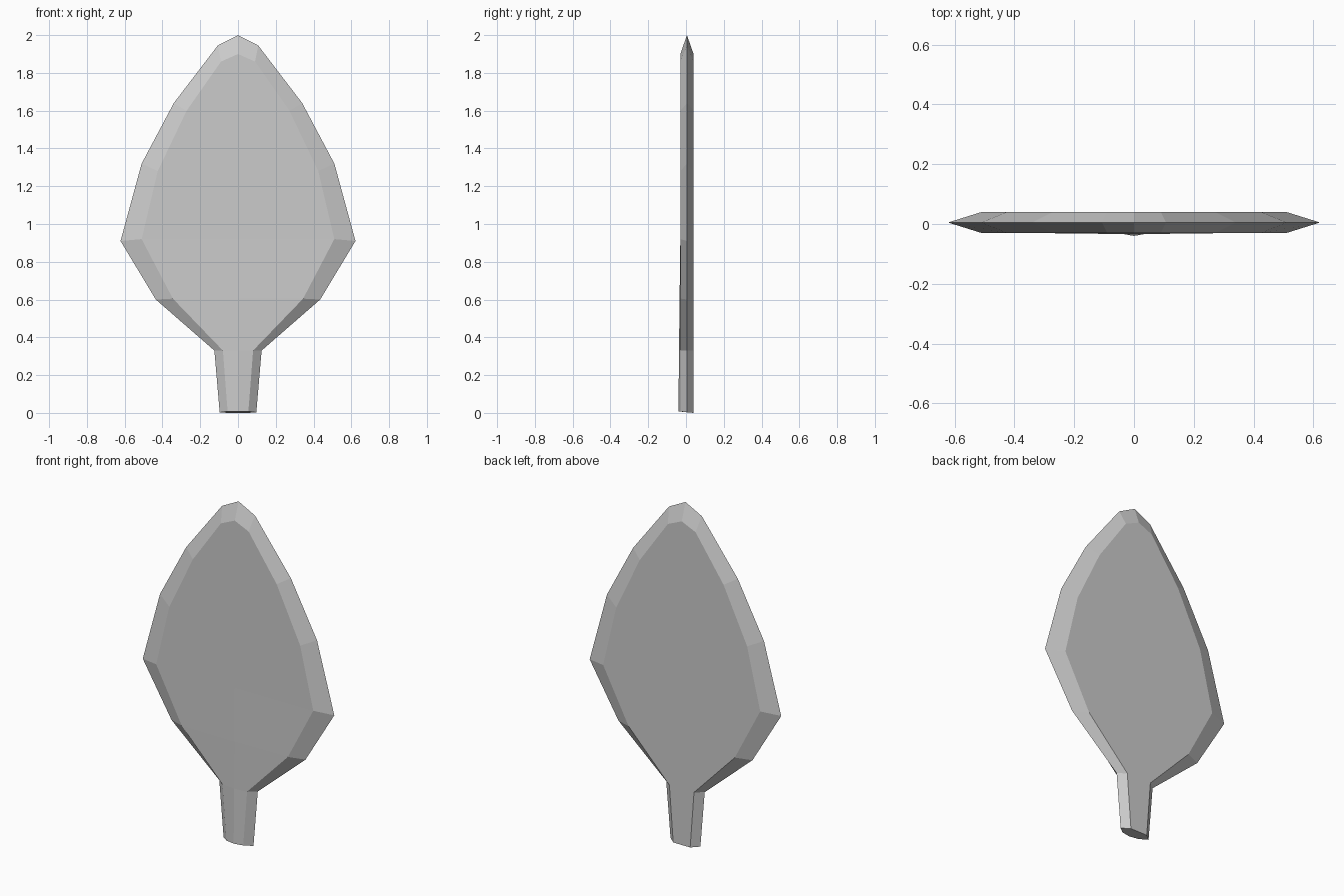
import bpy
import bmesh

cube = bpy.data.objects.get("Cube")
if cube:
    bpy.data.objects.remove(cube, do_unlink=True)

# Half outline from tip to stem foot:
# rim x, rim z, flat-face x, flat-face z, front midrib y
LEVELS = [
    (0.0, 2.0, 0.0, 1.9, -0.03),
    (0.107, 1.945, 0.09, 1.86, -0.03),
    (0.34, 1.64, 0.272, 1.6, -0.03),
    (0.51, 1.32, 0.425, 1.28, -0.03),
    (0.622, 0.91, 0.51, 0.92, -0.03),
    (0.435, 0.6, 0.345, 0.605, -0.034),
    (0.125, 0.33, 0.08, 0.33, -0.037),
    (0.097, 0.003, 0.055, 0.008, -0.04),
]
RIM_Y, FRONT_Y, BACK_Y = 0.005, -0.03, 0.04

grey = bpy.data.materials.new("leaf grey")
grey.use_nodes = True
grey.diffuse_color = (0.6, 0.6, 0.6, 1)
grey.node_tree.nodes["Principled BSDF"].inputs["Base Color"].default_value = (0.6, 0.6, 0.6, 1)

# Each level is a half section: front midrib, front edge, rim, back edge, back middle
bm = bmesh.new()
sections = []
for rx, rz, fx, fz, mid_y in LEVELS:
    back_z = 0 if rz < 0.1 else fz
    section = [(0, mid_y, fz), (fx, FRONT_Y, fz), (rx, RIM_Y, rz),
               (fx, BACK_Y, back_z), (0, BACK_Y, back_z)]
    sections.append([bm.verts.new(p) for p in section])

# Skin between the sections, then cap the stem foot
for upper, lower in zip(sections, sections[1:]):
    for i in range(len(upper) - 1):
        bm.faces.new((upper[i], upper[i + 1], lower[i + 1], lower[i]))
bm.faces.new(sections[-1])
bmesh.ops.remove_doubles(bm, verts=bm.verts[:], dist=0.0005)

# Mirror to the other half
bmesh.ops.mirror(bm, geom=bm.verts[:] + bm.edges[:] + bm.faces[:],
                 axis='X', merge_dist=0.0005)
bmesh.ops.remove_doubles(bm, verts=bm.verts[:], dist=0.0005)
bmesh.ops.recalc_face_normals(bm, faces=bm.faces[:])

mesh = bpy.data.meshes.new("leaf_blade_and_stem")
bm.to_mesh(mesh)
bm.free()
mesh.materials.append(grey)
leaf = bpy.data.objects.new("leaf_blade_and_stem", mesh)
bpy.context.collection.objects.link(leaf)
